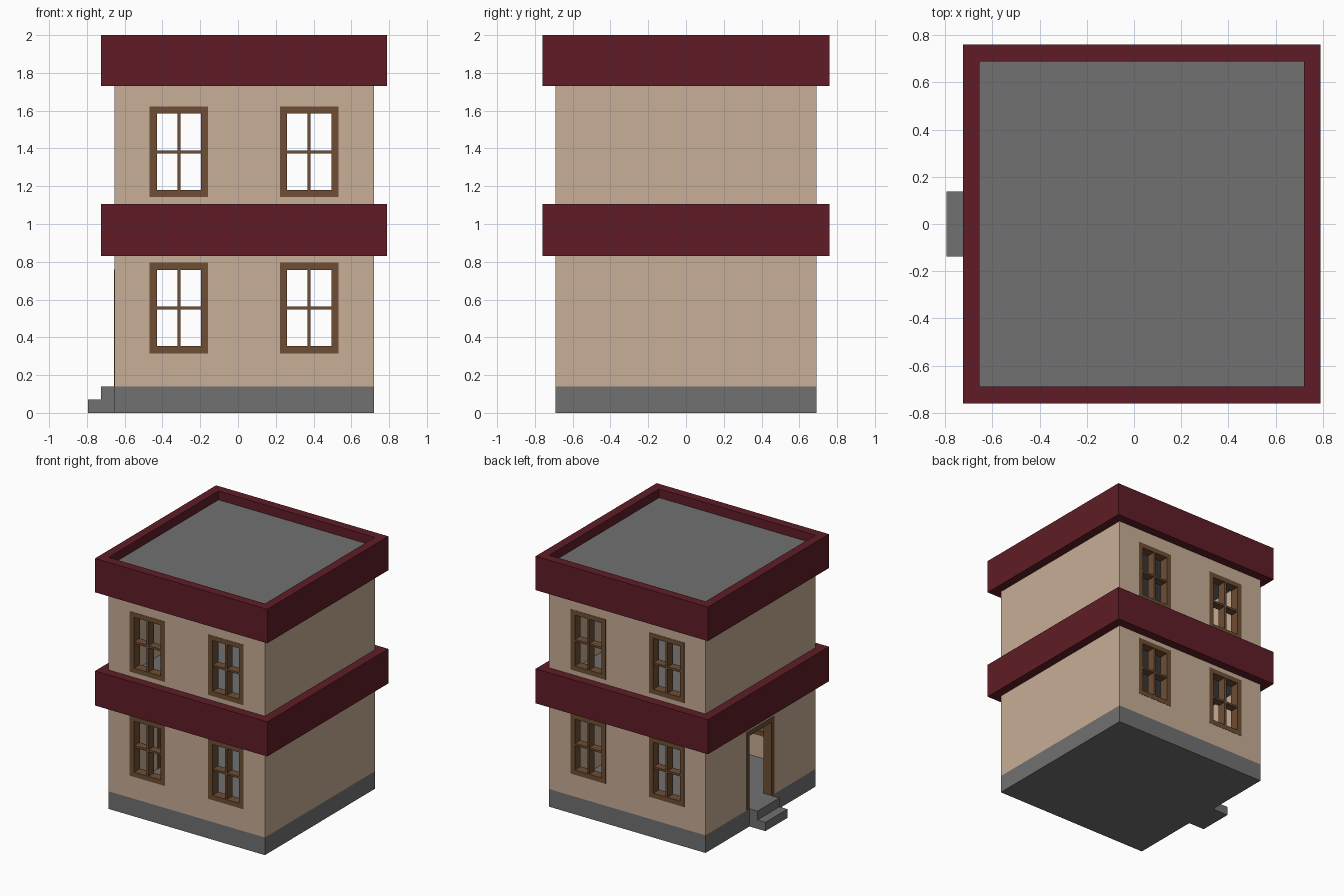
import bpy, bmesh

if "Cube" in bpy.data.objects:
    bpy.data.objects.remove(bpy.data.objects["Cube"])

def material(name, rgb):
    m = bpy.data.materials.new(name)
    m.diffuse_color = (*rgb, 1)
    m.use_nodes = True
    m.node_tree.nodes["Principled BSDF"].inputs["Base Color"].default_value = m.diffuse_color
    return m

CREAM = material("cream_plaster", (0.58, 0.42, 0.31))
RED = material("dark_red", (0.115, 0.012, 0.019))
BROWN = material("brown_wood", (0.156, 0.076, 0.034))
GREY = material("grey_stone", (0.165, 0.165, 0.165))

X0, X1, Y0, Y1, T = -0.655, 0.72, -0.69, 0.69, 0.07   # wall outline, thickness

def make(name, bm, mat):
    bmesh.ops.recalc_face_normals(bm, faces=bm.faces)
    me = bpy.data.meshes.new(name)
    bm.to_mesh(me)
    bm.free()
    ob = bpy.data.objects.new(name, me)
    bpy.context.collection.objects.link(ob)
    if mat:
        me.materials.append(mat)
    return ob

def add_box(bm, x, y, z):
    vs = bmesh.ops.create_cube(bm, size=1)["verts"]
    for v in vs:
        for i, (lo, hi) in enumerate((x, y, z)):
            v.co[i] = hi if v.co[i] > 0 else lo

def box(name, x, y, z, mat):
    bm = bmesh.new()
    add_box(bm, x, y, z)
    return make(name, bm, mat)

def place(axis, a, b, d):
    # map 2D profile point plus depth to 3D along the given axis
    return {"x": (d, a, b), "y": (a, d, b), "z": (a, b, d)}[axis]

def prism(name, pts, axis, d0, d1, mat):
    bm = bmesh.new()
    f = bm.faces.new([bm.verts.new(place(axis, a, b, d0)) for a, b in pts])
    ext = bmesh.ops.extrude_face_region(bm, geom=[f], use_keep_orig=True)["geom"]
    off = place(axis, 0, 0, d1 - d0)
    bmesh.ops.translate(bm, vec=off, verts=[v for v in ext if isinstance(v, bmesh.types.BMVert)])
    return make(name, bm, mat)

def add_ring(bm, axis, a, b, t, d0, d1):
    # rectangular frame, t wide inside the outline a x b
    loops = []
    for d in (d0, d1):
        for s in (0, t):
            c = [(a[0]+s, b[0]+s), (a[1]-s, b[0]+s), (a[1]-s, b[1]-s), (a[0]+s, b[1]-s)]
            loops.append([bm.verts.new(place(axis, p, q, d)) for p, q in c])
    lo, li, ho, hi = loops
    for i in range(4):
        j = (i + 1) % 4
        for p, q in ((lo, li), (li, hi), (hi, ho), (ho, lo)):
            bm.faces.new((p[i], p[j], q[j], q[i]))

def ring(name, axis, a, b, t, d0, d1, mat):
    bm = bmesh.new()
    add_ring(bm, axis, a, b, t, d0, d1)
    return make(name, bm, mat)

# Foundation, floor slab and roof slab
box("foundation", (X0, X1), (Y0, Y1), (0, 0.14), GREY)
box("upper_floor_slab", (X0, X1), (Y0, Y1), (0.83, 1.035), GREY)
box("roof_slab", (X0, X1), (Y0, Y1), (1.73, 1.93), GREY)

# Entrance steps
prism("entrance_steps", [(X0, 0), (-0.795, 0), (-0.795, 0.07), (-0.725, 0.07),
                         (-0.725, 0.14), (X0, 0.14)], "y", -0.138, 0.138, GREY)

# Red bands around the floor slab and roof
for name, z0, z1 in (("middle_band", 0.83, 1.105), ("roof_parapet", 1.73, 2.0)):
    ring(name, "z", (X0 - T, X1 + T), (Y0 - T, Y1 + T), T, z0, z1, RED)

# Storeys: hollow walls, window openings, frames and glazing bars
W, H, F, B = 0.155, 0.24, 0.038, 0.008   # half width, half height, frame, half bar
E = 0.002
for storey, z0, z1, zc in (("lower", 0.14, 0.83, 0.555), ("upper", 1.035, 1.73, 1.382)):
    walls = ring(storey + "_walls", "z", (X0, X1), (Y0, Y1), T, z0, z1, CREAM)
    cut = bmesh.new()
    for xc, side in ((-0.313, "left"), (0.377, "right")):
        for y, face in ((Y0, "front"), (Y1 - T, "back")):
            a, b = (xc - W, xc + W), (zc - H, zc + H)
            add_box(cut, a, (y - 0.05, y + T + 0.05), b)
            tag = f"{storey}_{face}_{side}_window"
            d = (y - E, y + T + E)
            ring(tag + "_frame", "y", a, b, F, *d, BROWN)
            box(tag + "_upright_bar", (xc - B, xc + B), (y, y + T), (b[0] + F, b[1] - F), BROWN)
            box(tag + "_cross_bar", (a[0] + F, a[1] - F), (y + E, y + T - E), (zc - B, zc + B), BROWN)
    if storey == "lower":
        add_box(cut, (X0 - 0.05, X0 + T + 0.05), (-0.175, 0.175), (0.1, 0.76))
    cutter = make(storey + "_opening_cutter", cut, None)
    cutter.hide_render = True
    cutter.hide_set(True)
    cutter.display_type = "WIRE"
    mod = walls.modifiers.new("openings", "BOOLEAN")
    mod.operation = "DIFFERENCE"
    mod.solver = "EXACT"
    mod.object = cutter

# Door frame, open at the bottom
prism("door_frame", [(-0.175, 0.14), (-0.175, 0.76), (0.175, 0.76), (0.175, 0.14),
                     (0.138, 0.14), (0.138, 0.722), (-0.138, 0.722), (-0.138, 0.14)],
      "x", X0 - E, X0 + T + E, BROWN)
